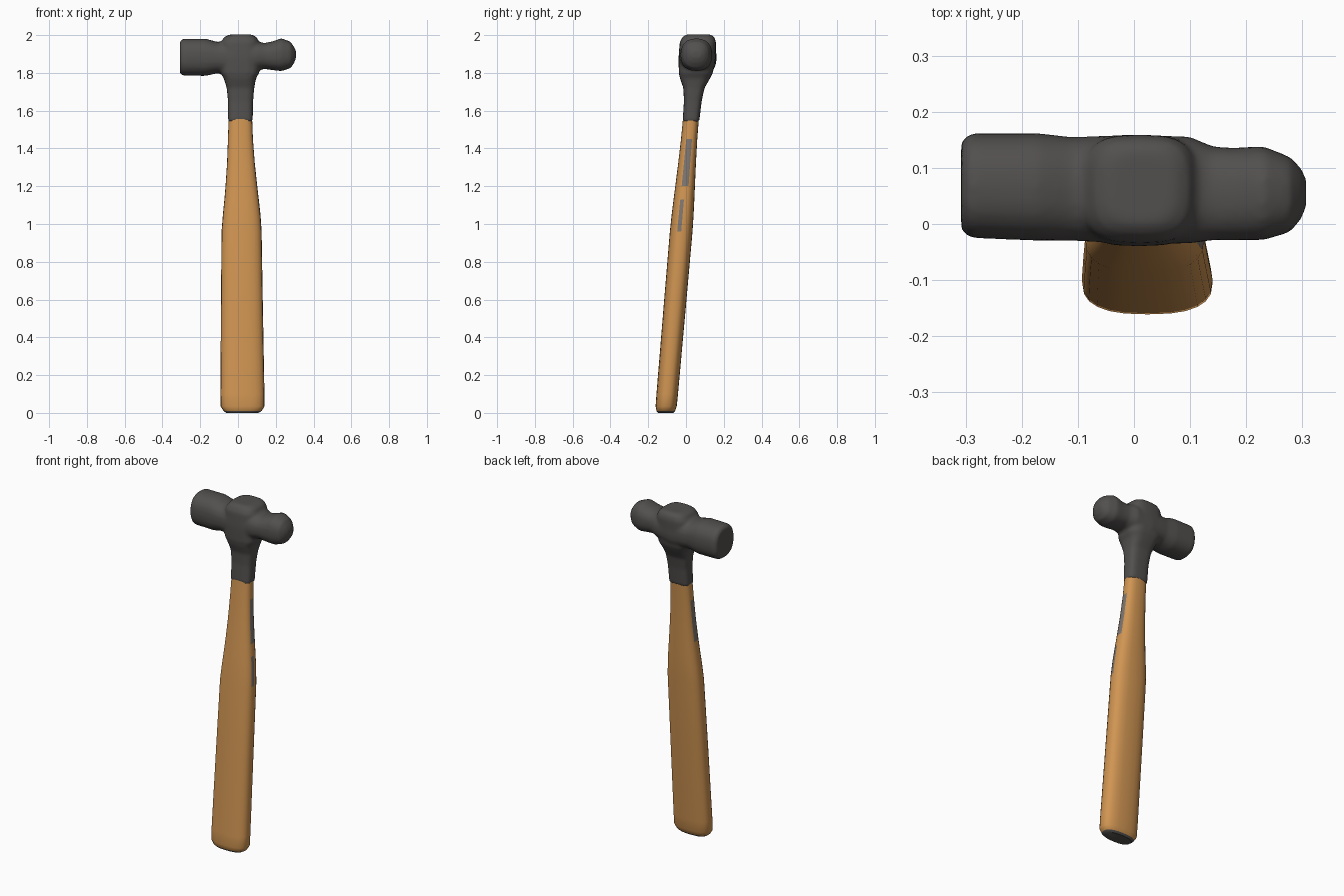
import bpy, bmesh, math
from mathutils import Vector

if "Cube" in bpy.data.objects:
    bpy.data.objects.remove(bpy.data.objects["Cube"])


def material(name, rgb):
    m = bpy.data.materials.new(name)
    m.diffuse_color = (*rgb, 1)
    m.use_nodes = True
    m.node_tree.nodes["Principled BSDF"].inputs["Base Color"].default_value = m.diffuse_color
    return m


wood = material("orange wood", (0.63, 0.30, 0.085))
metal = material("dark metal", (0.085, 0.08, 0.077))
worn = material("worn grey", (0.21, 0.18, 0.16))


def loft(bm, sections, axis, power, n=24):
    """Skin rounded sections (position, a0, a1, b0, b1) along z or x."""
    rings = []
    for pos, a0, a1, b0, b1 in sections:
        ring = []
        for i in range(n):
            t = 2 * math.pi * i / n
            c, s = math.cos(t), math.sin(t)
            a = (a0 + a1) / 2 + (a1 - a0) / 2 * math.copysign(abs(c) ** (2 / power), c)
            b = (b0 + b1) / 2 + (b1 - b0) / 2 * math.copysign(abs(s) ** (2 / power), s)
            ring.append(bm.verts.new((a, b, pos) if axis == "z" else (pos, a, b)))
        rings.append(ring)
    for r, q in zip(rings, rings[1:]):
        for i in range(n):
            j = (i + 1) % n
            bm.faces.new((r[i], r[j], q[j], q[i]))
    bm.faces.new(rings[0])
    bm.faces.new(rings[-1])


def make_object(name, bm, mats):
    bmesh.ops.recalc_face_normals(bm, faces=bm.faces[:])
    me = bpy.data.meshes.new(name)
    bm.to_mesh(me)
    bm.free()
    for m in mats:
        me.materials.append(m)
    ob = bpy.data.objects.new(name, me)
    bpy.context.collection.objects.link(ob)
    return ob


def activate(ob):
    bpy.ops.object.select_all(action="DESELECT")
    ob.select_set(True)
    bpy.context.view_layer.objects.active = ob


# Handle: leaning, tapering wooden shaft
def lean(z):
    return -0.108 + 0.086 * z


bm = bmesh.new()
widths = [
    (0.0, -0.062, 0.108, 0.040), (0.010, -0.076, 0.125, 0.049), (0.035, -0.092, 0.140, 0.056),
    (0.10, -0.093, 0.140, 0.057), (0.60, -0.090, 0.131, 0.059), (0.96, -0.087, 0.125, 0.060),
    (1.05, -0.080, 0.119, 0.058), (1.13, -0.072, 0.110, 0.055), (1.20, -0.066, 0.102, 0.052),
    (1.32, -0.058, 0.089, 0.047), (1.45, -0.053, 0.079, 0.043), (1.555, -0.050, 0.075, 0.042),
    (1.56, -0.040, 0.065, 0.032), (1.65, -0.040, 0.065, 0.032),
]
loft(bm, [(z, x0, x1, lean(z) - h, lean(z) + h) for z, x0, x1, h in widths], "z", 2.6)
bmesh.ops.recalc_face_normals(bm, faces=bm.faces[:])
for f in bm.faces:
    c = f.calc_center_median()
    off = abs(c.y - lean(c.z))
    if c.z < 0.008:                                   # dark butt end
        f.material_index = 1
    elif off < 0.014 and abs(f.normal.x) > 0.7:       # worn strips on the narrow sides
        upper = 1.20 < c.z < 1.45
        lower = 0.96 < c.z < 1.13 and c.x > 0 and c.y < lean(c.z) + 0.003
        if upper or lower:
            f.material_index = 2
handle = make_object("handle", bm, [wood, metal, worn])
activate(handle)
bpy.ops.object.shade_smooth_by_angle(angle=math.radians(35))

# Hammer head: upright collar and eye block, fused with the striking face and ball
bm = bmesh.new()
loft(bm, [
    (1.54, -0.053, 0.078, -0.018, 0.070), (1.65, -0.053, 0.080, -0.011, 0.083),
    (1.72, -0.060, 0.086, -0.014, 0.098), (1.77, -0.075, 0.095, -0.032, 0.127),
    (1.80, -0.092, 0.112, -0.038, 0.142), (1.88, -0.096, 0.114, -0.040, 0.159),
    (1.965, -0.090, 0.112, -0.033, 0.159), (1.99, -0.072, 0.098, -0.018, 0.150),
    (2.003, -0.045, 0.072, 0.000, 0.132),
], "z", 3.2)
loft(bm, [
    (-0.308, -0.010, 0.146, 1.800, 1.965), (-0.293, -0.025, 0.162, 1.785, 1.981),
    (-0.17, -0.030, 0.162, 1.784, 1.981), (-0.11, -0.030, 0.155, 1.798, 1.964),
    (0.00, -0.036, 0.160, 1.785, 1.970), (0.10, -0.035, 0.156, 1.812, 1.966),
    (0.14, -0.029, 0.138, 1.821, 1.958), (0.18, -0.029, 0.136, 1.815, 1.966),
    (0.23, -0.029, 0.139, 1.809, 1.984), (0.278, -0.015, 0.120, 1.825, 1.965),
    (0.297, 0.008, 0.100, 1.852, 1.938), (0.307, 0.030, 0.080, 1.878, 1.915),
], "x", 2.4)
head = make_object("hammer_head", bm, [metal])
activate(head)
rem = head.modifiers.new("fuse", "REMESH")
rem.mode = "VOXEL"
rem.voxel_size = 0.009
rem.use_smooth_shade = True
smooth = head.modifiers.new("soften", "SMOOTH")
smooth.factor = 0.5
smooth.iterations = 5
for name in ("fuse", "soften"):
    bpy.ops.object.modifier_apply(modifier=name)
bpy.ops.object.shade_smooth_by_angle(angle=math.radians(40))
